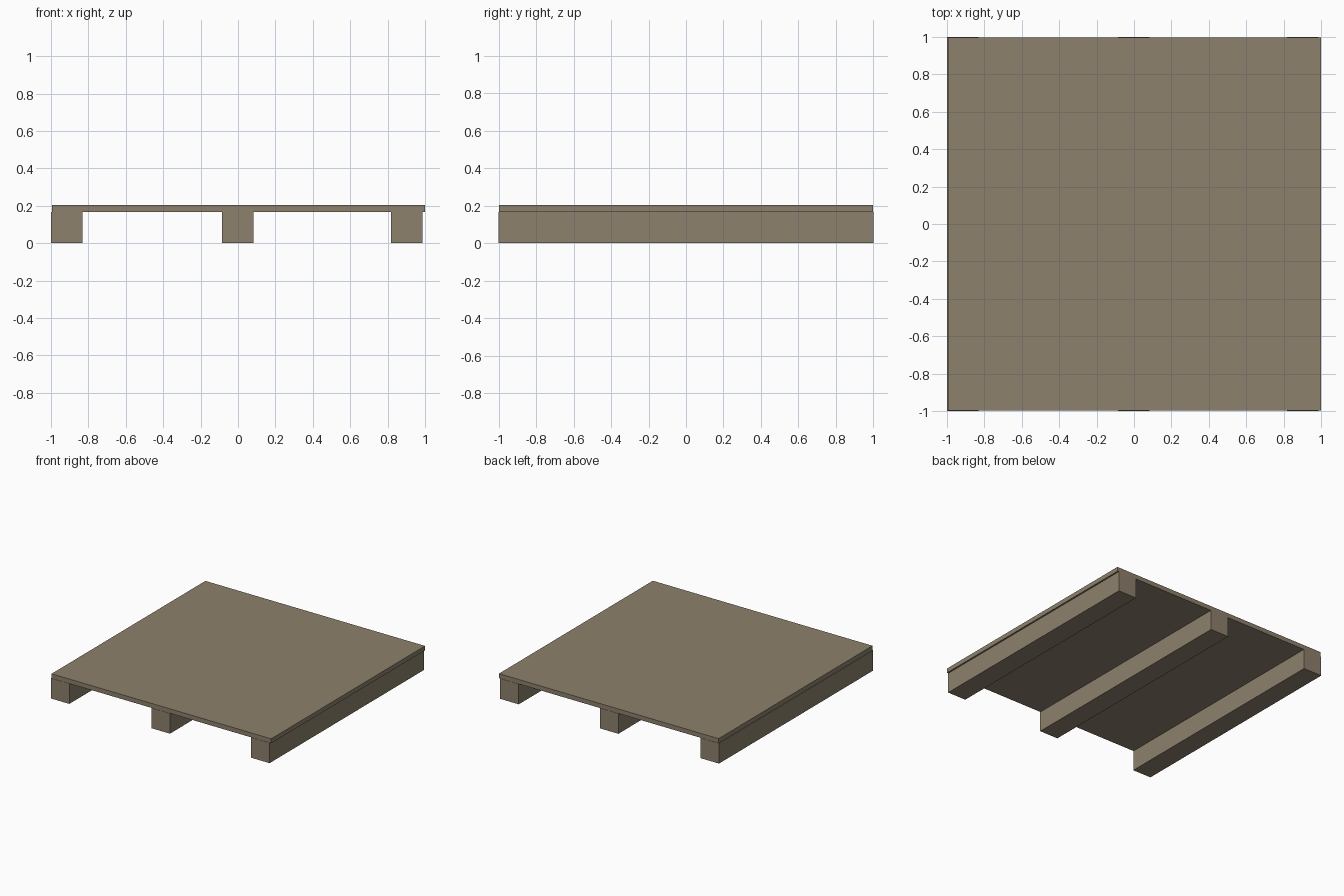
import bpy

if "Cube" in bpy.data.objects:
    bpy.data.objects.remove(bpy.data.objects["Cube"])

wood = bpy.data.materials.new("weathered_wood")
wood.diffuse_color = (0.265, 0.218, 0.151, 1)
wood.use_nodes = True
wood.node_tree.nodes["Principled BSDF"].inputs["Base Color"].default_value = wood.diffuse_color


def box(name, x0, x1, y0, y1, z0, z1):
    bpy.ops.mesh.primitive_cube_add(
        size=1, location=((x0 + x1) / 2, (y0 + y1) / 2, (z0 + z1) / 2))
    ob = bpy.context.object
    ob.name = name
    ob.scale = (x1 - x0, y1 - y0, z1 - z0)
    bpy.ops.object.transform_apply(location=False, rotation=False, scale=True)
    ob.data.materials.append(wood)
    return ob


# Flat deck board
box("deck", -0.995, 1.0, -0.998, 0.998, 0.166, 0.203)

# Three runners under the deck, the outer ones slightly shifted to the left
for name, x in (("left_runner", -0.916), ("middle_runner", -0.002), ("right_runner", 0.903)):
    box(name, x - 0.084, x + 0.084, -1.0, 1.0, 0.0, 0.166)
